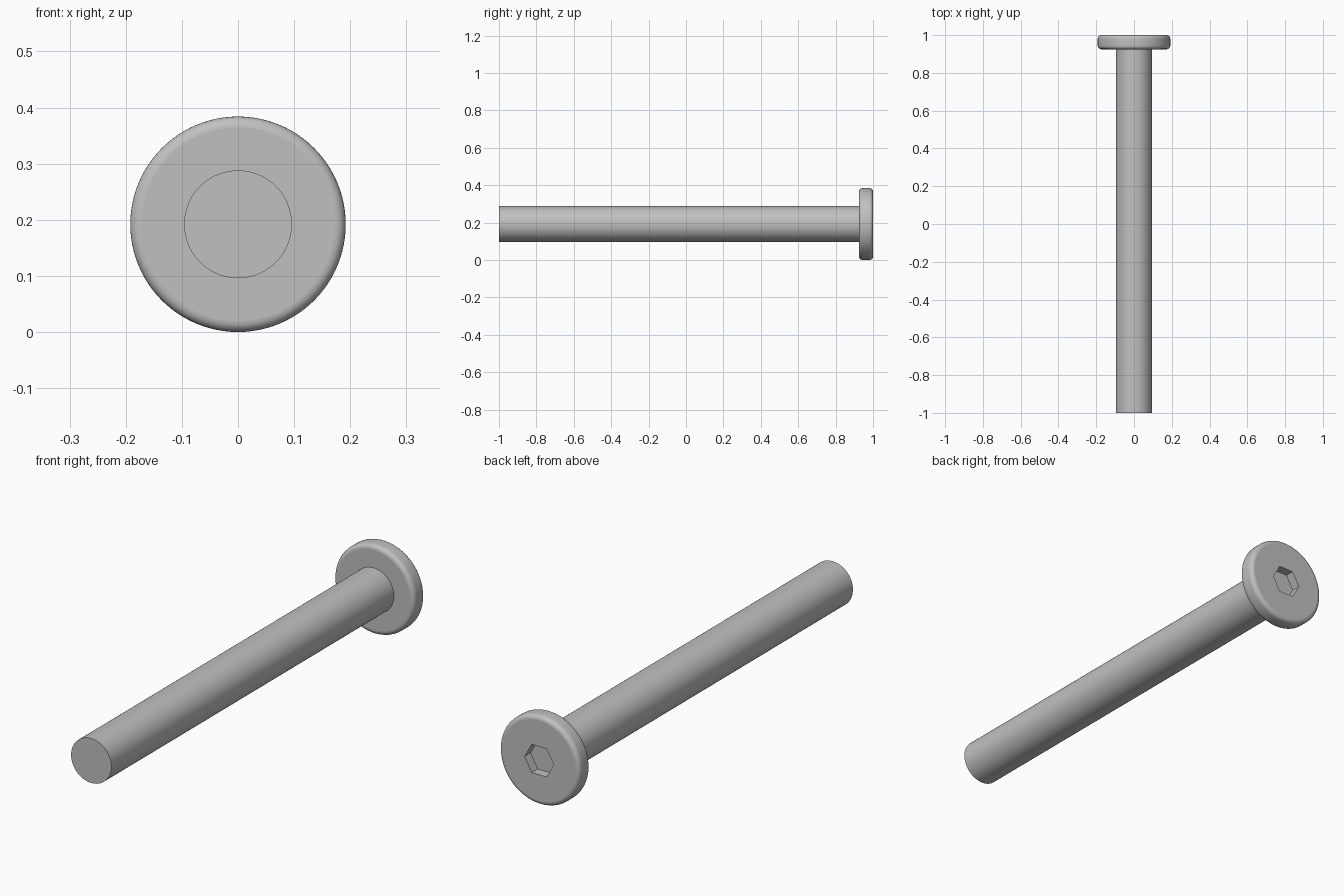
import bpy
import bmesh
from math import cos, sin, pi, radians
from mathutils import Matrix, Vector

cube = bpy.data.objects.get("Cube")
if cube:
    bpy.data.objects.remove(cube, do_unlink=True)

HEAD_R, SHAFT_R = 0.192, 0.096
HEAD_BACK, HEAD_FRONT = 0.925, 1.0
FILLET = 0.019
SOCKET_R, SOCKET_DEPTH = 0.07, 0.04
SIDES, STEPS = 96, 6

steel = bpy.data.materials.new("steel_grey")
steel.use_nodes = True
colour = (0.53, 0.53, 0.53, 1)
steel.diffuse_color = colour
steel.node_tree.nodes["Principled BSDF"].inputs["Base Color"].default_value = colour


def new_object(name, bm):
    mesh = bpy.data.meshes.new(name)
    bm.to_mesh(mesh)
    bm.free()
    mesh.materials.append(steel)
    obj = bpy.data.objects.new(name, mesh)
    bpy.context.collection.objects.link(obj)
    return obj


def fillet(y, start):
    """Quarter round at the head rim, as (radius, y) points."""
    angles = [start + pi / 2 * i / STEPS for i in range(STEPS + 1)]
    return [(HEAD_R - FILLET + FILLET * cos(a), y + FILLET * sin(a)) for a in angles]


# Shaft and rounded head, turned around the y axis as one solid
profile = [(0, -1), (SHAFT_R, -1), (SHAFT_R, HEAD_BACK)]
profile += fillet(HEAD_BACK + FILLET, -pi / 2)
profile += fillet(HEAD_FRONT - FILLET, 0)
profile += [(0, HEAD_FRONT)]

bm = bmesh.new()
verts = [bm.verts.new((r, y, HEAD_R)) for r, y in profile]
edges = [bm.edges.new(pair) for pair in zip(verts, verts[1:])]
bmesh.ops.spin(bm, geom=verts + edges, cent=(0, 0, HEAD_R), axis=(0, 1, 0),
               angle=2 * pi, steps=SIDES)
bmesh.ops.remove_doubles(bm, verts=bm.verts, dist=0.0001)
bmesh.ops.dissolve_limit(bm, angle_limit=radians(0.2), verts=bm.verts, edges=bm.edges)
bmesh.ops.recalc_face_normals(bm, faces=bm.faces)
bolt = new_object("bolt_shaft_and_head", bm)

# Hexagonal socket cut into the head, corners pointing sideways
bm = bmesh.new()
bmesh.ops.create_cone(bm, cap_ends=True, segments=6, radius1=SOCKET_R,
                      radius2=SOCKET_R, depth=2 * SOCKET_DEPTH)
corner = max(bm.verts, key=lambda v: v.co.x).co
if abs(corner.y) > 0.001:
    bmesh.ops.rotate(bm, verts=bm.verts, matrix=Matrix.Rotation(pi / 6, 3, "Z"))
bmesh.ops.rotate(bm, verts=bm.verts, matrix=Matrix.Rotation(pi / 2, 3, "X"))
bmesh.ops.translate(bm, verts=bm.verts, vec=Vector((0, HEAD_FRONT, HEAD_R)))
cutter = new_object("socket_cutter", bm)
cutter.hide_render = True

cut = bolt.modifiers.new("hex_socket", "BOOLEAN")
cut.operation = "DIFFERENCE"
cut.solver = "EXACT"
cut.object = cutter
bpy.ops.object.select_all(action="DESELECT")
bolt.select_set(True)
bpy.context.view_layer.objects.active = bolt
bpy.ops.object.modifier_apply(modifier=cut.name)
bpy.data.objects.remove(cutter, do_unlink=True)

# Smooth round surfaces, flat ends
bpy.ops.object.shade_smooth_by_angle(angle=radians(30))
for face in bolt.data.polygons:
    if abs(face.normal.y) > 0.999:
        face.use_smooth = False
